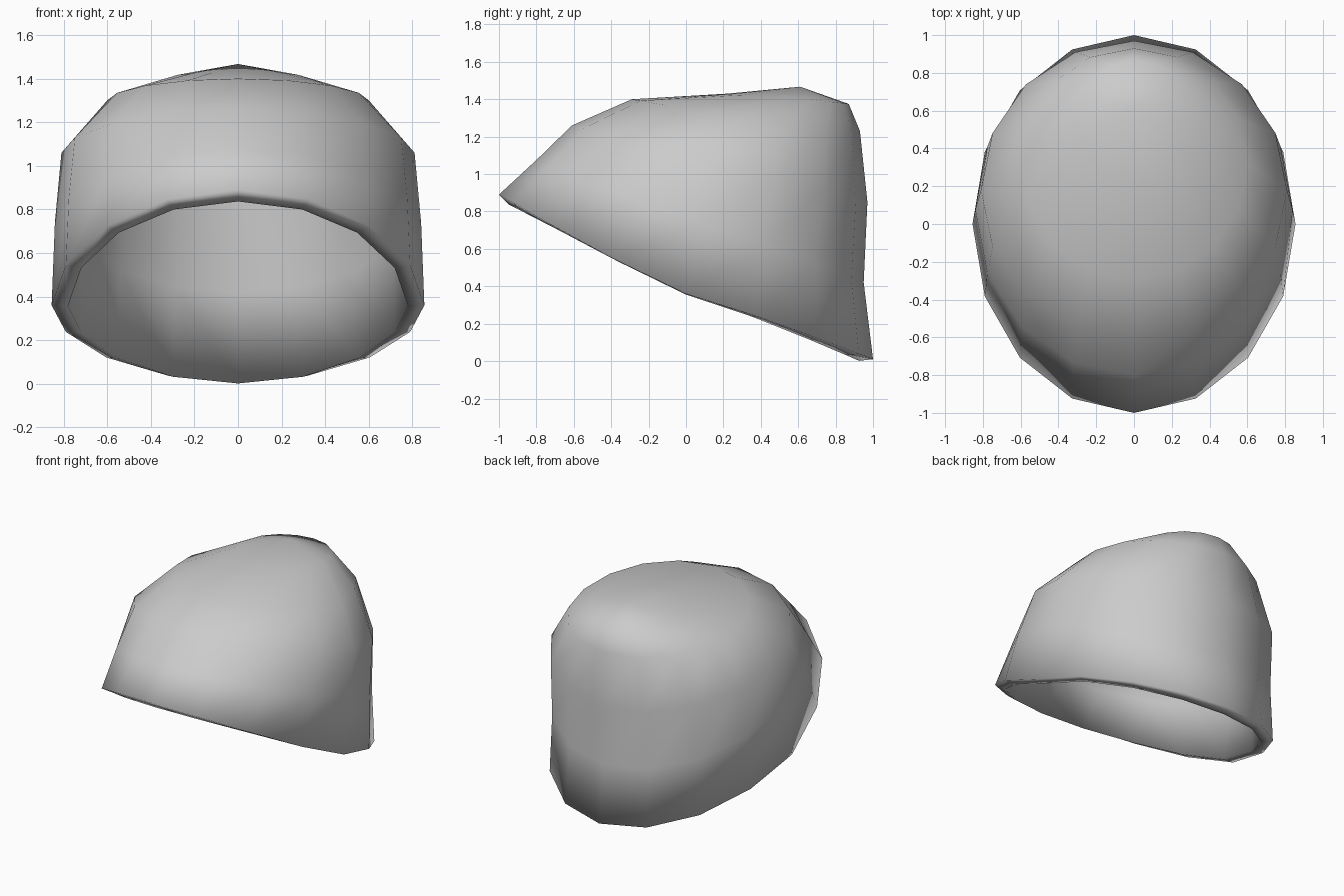
import bpy, bmesh
from math import sin, cos, pi, copysign

if "Cube" in bpy.data.objects:
    bpy.data.objects.remove(bpy.data.objects["Cube"])

SIDES = 16

grey = bpy.data.materials.new("light_grey")
grey.use_nodes = True
colour = (0.6, 0.6, 0.6, 1)
grey.diffuse_color = colour
grey.node_tree.nodes["Principled BSDF"].inputs["Base Color"].default_value = colour


def ring(bm, width, y_front, y_back, z_front, z_side, z_back):
    """Tilted oval loop of the shell, starting at the front."""
    mid, half = (y_front + y_back) / 2, (y_back - y_front) / 2
    verts = []
    for i in range(SIDES):
        a = 2 * pi * i / SIDES
        c = cos(a)
        end = z_front if c > 0 else z_back
        z = z_side + (end - z_side) * abs(c) ** 1.1
        verts.append(bm.verts.new((width * sin(a), mid - half * c, z)))
    return verts


# Loops from the open rim up to the crown
loops = [
    (0.855, -1.0, 1.0, 0.89, 0.36, 0.01),
    (0.84, -0.80, 0.95, 1.075, 0.74, 0.42),
    (0.81, -0.61, 0.97, 1.26, 1.06, 0.85),
    (0.60, -0.29, 0.93, 1.40, 1.30, 1.23),
    (0.30, 0.22, 0.87, 1.43, 1.41, 1.375),
]

bm = bmesh.new()
rings = [ring(bm, *spec) for spec in loops]
for low, high in zip(rings, rings[1:]):
    for i in range(SIDES):
        j = (i + 1) % SIDES
        bm.faces.new((low[i], low[j], high[j], high[i]))

# Crown cap
crown = bm.verts.new((0, 0.61, 1.467))
for i in range(SIDES):
    bm.faces.new((rings[-1][i], rings[-1][(i + 1) % SIDES], crown))
bm.normal_update()
for face in bm.faces:
    face.smooth = True

mesh = bpy.data.meshes.new("cap_shell")
bm.to_mesh(mesh)
bm.free()
mesh.materials.append(grey)
shell = bpy.data.objects.new("cap_shell", mesh)
bpy.context.collection.objects.link(shell)

# Wall thickness, grown inwards
wall = shell.modifiers.new("wall", "SOLIDIFY")
wall.thickness = 0.075
wall.offset = -1
